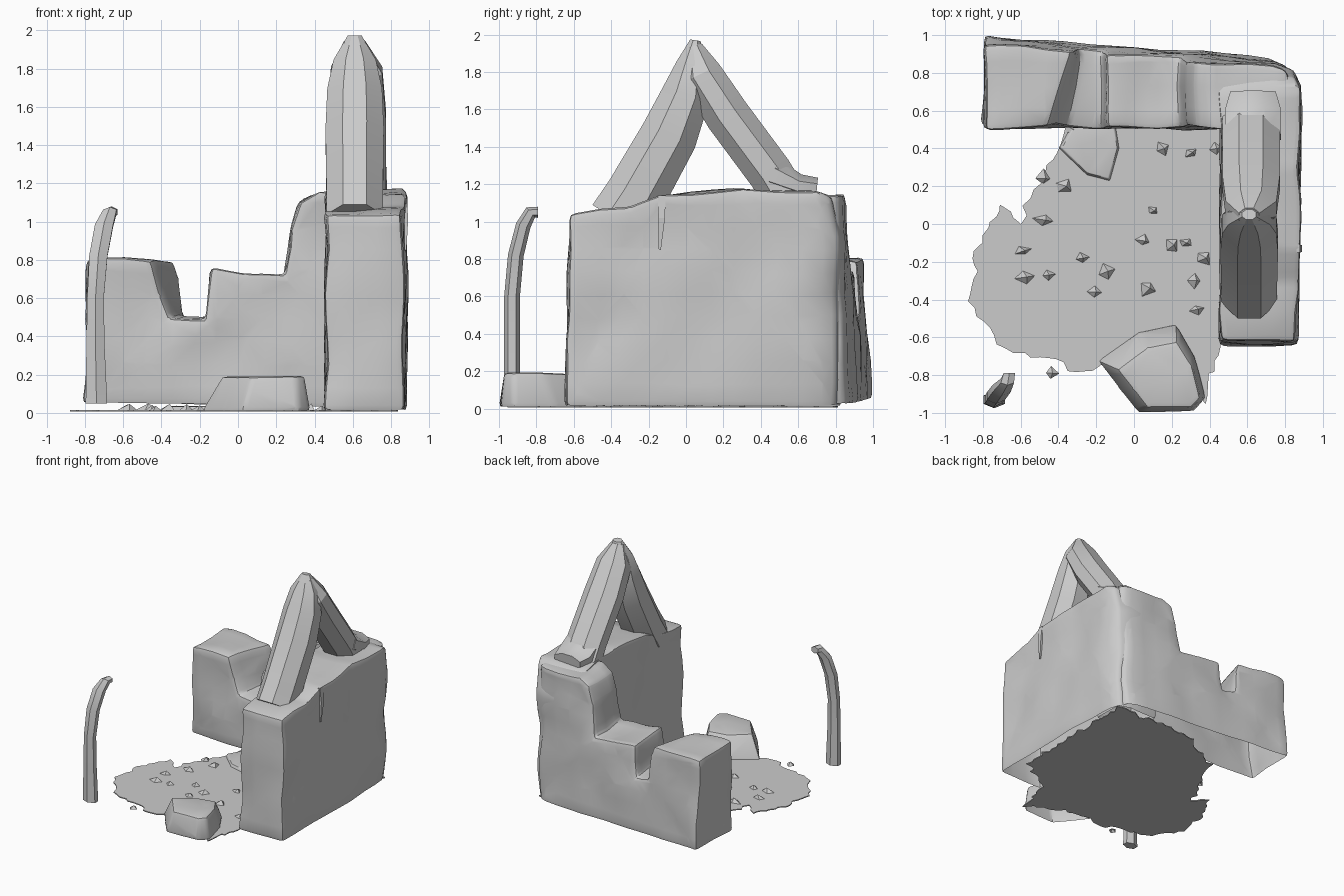
import bpy, bmesh, math, random
from mathutils import Vector, noise

random.seed(4)
if "Cube" in bpy.data.objects:
    bpy.data.objects.remove(bpy.data.objects["Cube"])

stone = bpy.data.materials.new("grey_stone")
stone.use_nodes = True
grey = (0.6, 0.6, 0.6, 1)
stone.diffuse_color = grey
stone.node_tree.nodes["Principled BSDF"].inputs["Base Color"].default_value = grey


def finish(name, bm, smooth=35):
    """Turn a bmesh into a named stone object."""
    bmesh.ops.recalc_face_normals(bm, faces=bm.faces)
    mesh = bpy.data.meshes.new(name)
    bm.to_mesh(mesh)
    bm.free()
    mesh.materials.append(stone)
    obj = bpy.data.objects.new(name, mesh)
    bpy.context.collection.objects.link(obj)
    if smooth:
        bpy.ops.object.select_all(action="DESELECT")
        bpy.context.view_layer.objects.active = obj
        obj.select_set(True)
        bpy.ops.object.shade_smooth_by_angle(angle=math.radians(smooth))
    return obj


def bridge(bm, rings):
    """Skin a list of equal rings and cap both ends."""
    loops = [[bm.verts.new(p) for p in ring] for ring in rings]
    n = len(loops[0])
    for a, b in zip(loops, loops[1:]):
        for i in range(n):
            j = (i + 1) % n
            bm.faces.new((a[i], a[j], b[j], b[i]))
    bm.faces.new(loops[0][::-1])
    bm.faces.new(loops[-1])
    bmesh.ops.recalc_face_normals(bm, faces=bm.faces)


def worn_block(name, near, far, bevel=0.03, step=0.12, rough=0.025):
    """Open-bottomed block between two outlines, with worn edges and uneven faces."""
    bm = bmesh.new()
    bridge(bm, [near, far])
    bmesh.ops.bevel(bm, geom=bm.edges[:], offset=bevel, segments=2,
                    profile=0.6, affect="EDGES", clamp_overlap=True)
    under = [f for f in bm.faces
             if f.normal.z < -0.9 and f.calc_center_median().z < 0.08]
    bmesh.ops.delete(bm, geom=under, context="FACES")
    bmesh.ops.triangulate(bm, faces=[f for f in bm.faces if len(f.verts) > 4])
    for axis in range(3):
        normal = Vector([float(axis == k) for k in range(3)])
        for i in range(-9, 12):
            bmesh.ops.bisect_plane(bm, geom=bm.verts[:] + bm.edges[:] + bm.faces[:],
                                   plane_co=normal * (i * step + 0.013), plane_no=normal)
    bmesh.ops.remove_doubles(bm, verts=bm.verts, dist=0.004)
    for v in bm.verts:
        # Worn rear corner: ease the outer back edge inward
        corner = max(0, v.co.x + v.co.y - 1.58)
        v.co -= Vector((0.35, 0.25, 0)) * corner
        push = noise.noise_vector(v.co * 3.5) * rough
        push.z *= min(1, v.co.z * 4)
        v.co += push
    return finish(name, bm)


def beam(name, path, sides=8, smooth=25):
    """Faceted bar along (x, y, z, half width, half depth) stations."""
    centres = [Vector(p[:3]) for p in path]
    rings = []
    for i, (x, y, z, w, d) in enumerate(path):
        t = centres[min(i + 1, len(path) - 1)] - centres[max(i - 1, 0)]
        v = Vector((0, t.z, -t.y)).normalized()
        ring = []
        for k in range(sides):
            a = math.tau * (k + 0.5) / sides
            ring.append(centres[i] + Vector((w * math.cos(a), 0, 0)) + v * d * math.sin(a))
        rings.append(ring)
    bm = bmesh.new()
    bridge(bm, rings)
    return finish(name, bm, smooth)


# Broken back wall: front and rear outlines differ at the notch
front = [(-.8, .05), (-.79, .8), (-.45, .8), (-.42, .62), (-.37, .5), (-.18, .49), (-.14, .75),
         (.05, .72), (.24, .71), (.28, .95), (.33, 1.1), (.42, 1.15), (.82, 1.13), (.84, .02)]
rear = front[:2] + [(-.34, .8), (-.31, .72), (-.29, .52)] + front[5:]
worn_block("back_wall",
           [(x, .51, z) for x, z in front],
           [(x, .95 - .075 * (x + .8) + .075 * max(0, .8 - z), z) for x, z in rear])

# Tall side wall, slightly thicker toward the back
side = [(-.64, .01), (-.62, 1.04), (-.3, 1.07), (-.12, 1.14), (.3, 1.17),
        (.7, 1.16), (.79, 1.12), (.85, .92), (.83, .01)]
worn_block("side_wall", [(.46, y, z) for y, z in side],
           [(.87 + .015 * y, y, z) for y, z in side])

# Leaning roof beams and the rear foot
beam("front_roof_beam", [(.61, -.36, 1, .16, .18), (.61, -.27, 1.14, .16, .175),
                         (.61, -.09, 1.46, .165, .165), (.61, 0, 1.68, .155, .14),
                         (.61, .03, 1.84, .12, .09), (.61, .05, 1.97, .04, .03)])
beam("rear_roof_beam", [(.61, .04, 1.94, .06, .05), (.62, .08, 1.79, .145, .12),
                        (.62, .22, 1.57, .165, .13), (.62, .45, 1.26, .165, .13),
                        (.62, .54, 1.11, .165, .13)])
beam("beam_foot", [(.63, .46, 1.25, .16, .1), (.63, .6, 1.19, .16, .07),
                   (.63, .7, 1.18, .13, .06)])

# Loose flake hanging on the outer side of the tall wall
beam("wall_flake", [(.87, -.13, 1.14, .012, .03), (.88, -.13, 1.02, .014, .025),
                    (.875, -.14, .85, .008, .008)], 4, 0)

# Curved standing post
beam("curved_post", [(-.74, -.93, .05, .065, .045), (-.745, -.93, .35, .055, .042),
                     (-.745, -.93, .6, .05, .042), (-.73, -.91, .82, .055, .042),
                     (-.7, -.87, .98, .055, .04), (-.67, -.83, 1.05, .04, .035),
                     (-.66, -.79, 1.05, .035, .03)], 6)


def boulder(name, outline, height, shrink, lean, bevel):
    """Low rock whose top is a shrunken, shifted copy of its outline."""
    c = sum((Vector((x, y, 0)) for x, y in outline), Vector()) / len(outline)
    base = [Vector((x, y, .005)) for x, y in outline]
    top = [c + (p - c) * shrink + Vector((*lean, height)) for p in base]
    return worn_block(name, base, top, bevel, 0.2, 0.01)


# Fallen boulder and a flat slab by the back wall
boulder("front_boulder", [(-.2, -.72), (.02, -.57), (.22, -.53), (.32, -.7), (.38, -.92),
                          (.32, -.99), (.02, -1), (-.08, -.87)], .185, .76, (.03, -.03), .025)
boulder("rear_slab", [(-.4, .4), (-.33, .53), (-.1, .52), (-.08, .4),
                      (-.12, .22), (-.25, .25)], .03, .9, (0, 0), .006)

# Ragged floor patch: outline broken into jagged steps
shore = [(-.9, -.42), (-.79, -.57), (-.59, -.7), (-.3, -.77), (0, -.75), (.37, -.93),
         (.46, -.6), (.8, -.4), (.83, .78), (.1, .8), (-.35, .55), (-.46, .31),
         (-.56, .14), (-.6, 0), (-.69, .1), (-.8, -.02), (-.85, -.22)]
edge = []
for i, p in enumerate(shore):
    a, b = Vector(p), Vector(shore[(i + 1) % len(shore)])
    count = max(1, round((b - a).length / 0.045))
    for k in range(count):
        q = a.lerp(b, k / count)
        edge.append(q * (1 + random.uniform(-.04, .03)))
bm = bmesh.new()
bridge(bm, [[(q.x, q.y, z) for q in edge] for z in (0.006, 0.014)])
finish("floor_patch", bm, 0)

# Scattered rubble: small irregular chips
spots = [(-.33, .5), (-.48, .24), (-.37, .2), (-.48, .02), (-.59, -.14), (-.58, -.28),
         (-.46, -.27), (-.28, -.18), (-.21, -.36), (-.15, -.25), (.1, .07), (.05, -.09),
         (.2, -.11), (.27, -.1), (.37, -.18), (.33, -.45), (.32, -.3), (.15, .4),
         (.3, .38), (.43, .4), (.07, -.34), (-.44, -.79)]
bm = bmesh.new()
for x, y in spots:
    size = random.uniform(.04, .07)
    turn = random.uniform(0, math.tau)
    corners = [bm.verts.new((x + size * random.uniform(.5, 1) * math.cos(turn + k * math.tau / 4),
                             y + size * random.uniform(.4, .9) * math.sin(turn + k * math.tau / 4),
                             .01)) for k in range(4)]
    peak = bm.verts.new((x + size * .2, y, .015 + size * .5))
    for k in range(4):
        bm.faces.new((corners[k], corners[(k + 1) % 4], peak))
finish("rubble_chips", bm, 0)
